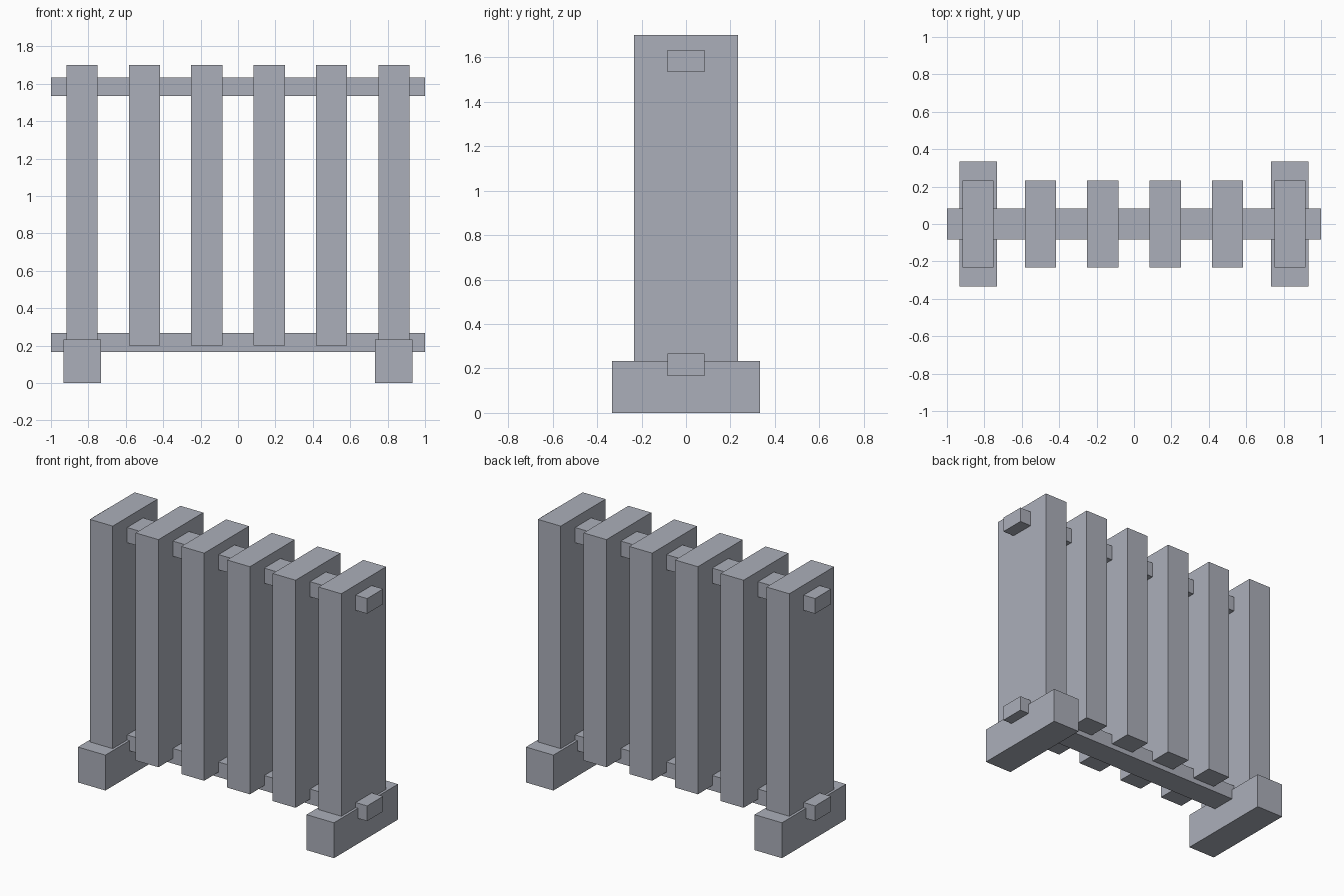
import bpy

cube = bpy.data.objects.get("Cube")
if cube:
    bpy.data.objects.remove(cube, do_unlink=True)

U = 1 / 30  # design unit

# Painted metal
GREY = (0.41, 0.43, 0.49, 1)
paint = bpy.data.materials.new("grey_paint")
paint.use_nodes = True
paint.diffuse_color = GREY
paint.node_tree.nodes["Principled BSDF"].inputs["Base Color"].default_value = GREY


def box(name, x, width, depth, bottom, top):
    """Box centred on y = 0, measured in design units."""
    bpy.ops.mesh.primitive_cube_add(size=1, location=(x * U, 0, (bottom + top) / 2 * U))
    ob = bpy.context.object
    ob.name = ob.data.name = name
    ob.scale = (width * U, depth * U, (top - bottom) * U)
    bpy.ops.object.transform_apply(location=False, rotation=False, scale=True)
    ob.data.materials.append(paint)
    return ob


# Row of upright fins
for i in range(6):
    box(f"fin_{i + 1}", -25 + 10 * i, 5, 14, 6, 51)

# Pipes running through the fins
box("lower_pipe", 0, 60, 5, 5, 8)
box("upper_pipe", 0, 60, 5, 46, 49)

# Feet under the end fins
for side, x in (("right", -25), ("left", 25)):
    box(f"{side}_foot", x, 6, 20, 0, 7)
